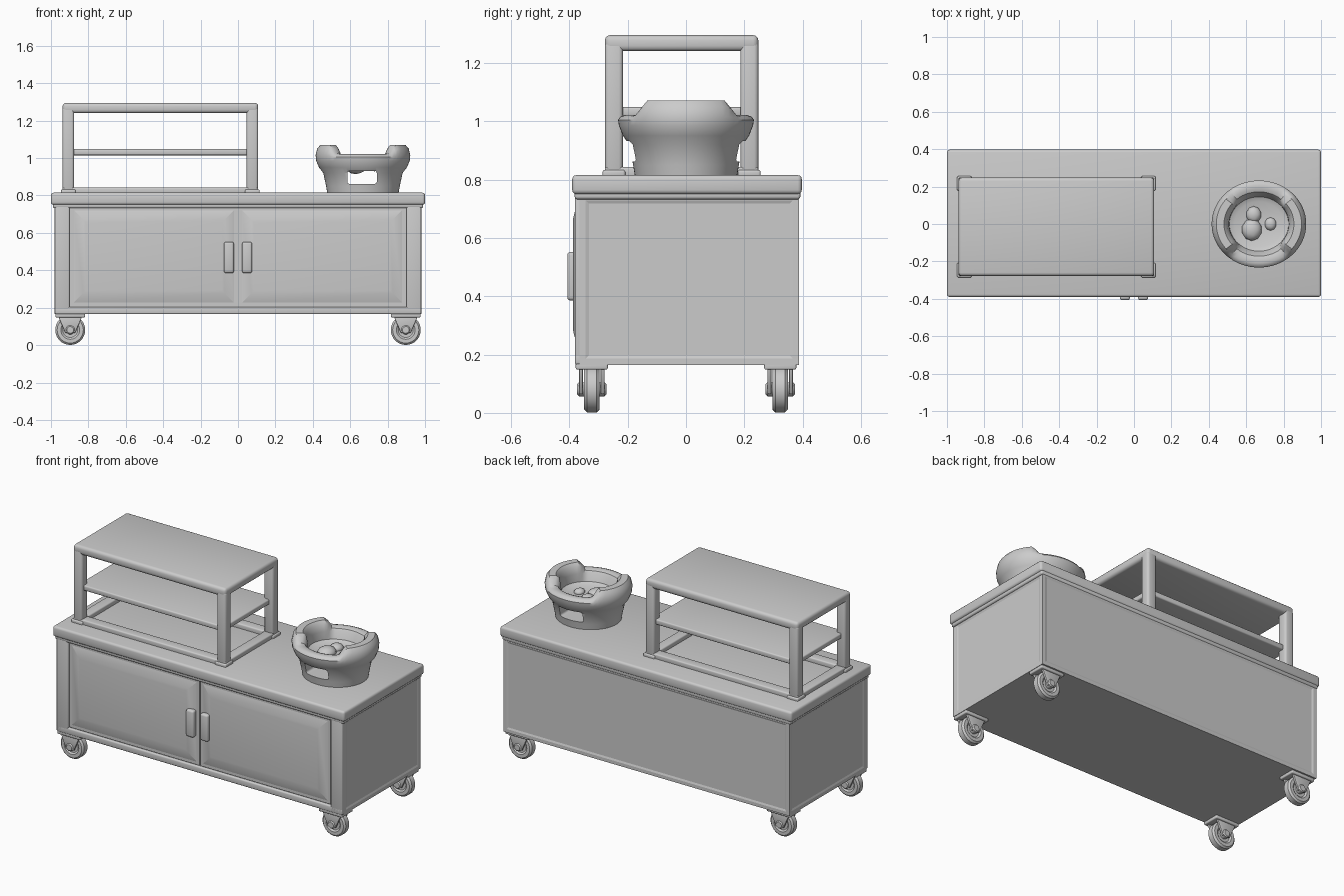
import bpy, bmesh, math
from mathutils import Matrix, Vector

cube = bpy.data.objects.get("Cube")
if cube:
    bpy.data.objects.remove(cube, do_unlink=True)

GREY = (0.6, 0.6, 0.6, 1)
mat = bpy.data.materials.new("light grey")
mat.use_nodes = True
mat.diffuse_color = GREY
mat.node_tree.nodes["Principled BSDF"].inputs["Base Color"].default_value = GREY


def finish(bm, name, angle=35):
    bmesh.ops.recalc_face_normals(bm, faces=bm.faces)
    me = bpy.data.meshes.new(name)
    bm.to_mesh(me)
    bm.free()
    me.materials.append(mat)
    ob = bpy.data.objects.new(name, me)
    bpy.context.collection.objects.link(ob)
    bpy.ops.object.select_all(action='DESELECT')
    ob.select_set(True)
    bpy.context.view_layer.objects.active = ob
    bpy.ops.object.shade_smooth_by_angle(angle=math.radians(angle))
    return ob


def box_bm(x, y, z):
    bm = bmesh.new()
    bmesh.ops.create_cube(bm, size=1)
    lo, hi = Vector((x[0], y[0], z[0])), Vector((x[1], y[1], z[1]))
    for v in bm.verts:
        v.co = (lo + hi) / 2 + v.co * (hi - lo)
    return bm


def box(name, x, y, z, bevel=0.008):
    bm = box_bm(x, y, z)
    if bevel:
        bmesh.ops.bevel(bm, geom=bm.edges[:], offset=bevel, segments=3,
                        profile=0.5, affect='EDGES')
    return finish(bm, name)


def raise_panel(bm, face, width, height):
    """Inset a face and push its centre along its normal."""
    n = face.normal.copy()
    bmesh.ops.inset_region(bm, faces=[face], thickness=width, depth=0)
    for v in face.verts:
        v.co += n * height


def lathe(name, profile, segs, place, shape=None):
    """Spin (radius, height) points about z; shape may adjust each point."""
    bm = bmesh.new()
    rings = []
    for i in range(segs):
        a = 2 * math.pi * i / segs
        ring = []
        for k, (r, z) in enumerate(profile):
            if shape:
                r, z = shape(k, a, r, z)
            ring.append(bm.verts.new((r * math.cos(a), r * math.sin(a), z)))
        rings.append(ring)
    for i in range(segs):
        a, b = rings[i], rings[(i + 1) % segs]
        for k in range(len(profile) - 1):
            bm.faces.new((a[k], b[k], b[k + 1], a[k + 1]))
    bmesh.ops.remove_doubles(bm, verts=bm.verts, dist=1e-5)
    bmesh.ops.dissolve_degenerate(bm, edges=bm.edges, dist=1e-5)
    bmesh.ops.transform(bm, matrix=place, verts=bm.verts)
    return finish(bm, name)


# Cabinet body with shallow panels on the sides and back
bm = box_bm((-0.98, 0.98), (-0.365, 0.388), (0.165, 0.75))
bm.normal_update()
for f in [f for f in bm.faces if abs(f.normal.x) > 0.9 or f.normal.y > 0.9]:
    raise_panel(bm, f, 0.03, 0)
    raise_panel(bm, f, 0.015, -0.004)
finish(bm, "cabinet_body", 5)

# Counter top
box("counter_lip", (-0.99, 0.99), (-0.382, 0.392), (0.732, 0.765), 0.01)
box("counter_top", (-1, 1), (-0.39, 0.397), (0.75, 0.815), 0.014)

# Front frame, doors and handles
box("front_bottom_rail", (-0.98, 0.98), (-0.381, -0.35), (0.165, 0.205))
for side, s in (("left", 1), ("right", -1)):
    def span(a, b):
        return tuple(sorted((s * a, s * b)))
    box(side + "_front_stile", span(0.9, 0.98), (-0.381, -0.35), (0.165, 0.75))
    bm = box_bm(span(0.004, 0.895), (-0.373, -0.35), (0.21, 0.738))
    bm.normal_update()
    front = min(bm.faces, key=lambda f: f.normal.y)
    raise_panel(bm, front, 0.025, 0)
    raise_panel(bm, front, 0.07, 0.013)
    raise_panel(bm, front, 0.02, 0.002)
    finish(bm, side + "_door", 12)
    box(side + "_door_handle", span(0.022, 0.076), (-0.407, -0.37),
        (0.385, 0.552), 0.012)

# Display rack
X0, X1, Y0, Y1 = -0.938, 0.108, -0.278, 0.248
W = 0.062
box("rack_roof", (X0, X1), (Y0, Y1), (1.24, 1.295), 0.018)
box("rack_shelf", (X0 + 0.025, X1 - 0.025), (Y0 + 0.02, Y1 - 0.02), (1.015, 1.048))
for px, xs in (("right", (X0, X0 + W)), ("left", (X1 - W, X1))):
    box(px + "_rack_base_rail", xs, (Y0, Y1), (0.805, 0.843))
    for py, ys in (("front", (Y0, Y0 + W)), ("back", (Y1 - W, Y1))):
        box(f"{py}_{px}_rack_post", xs, ys, (0.81, 1.27), 0.014)
        box(f"{py}_{px}_rack_foot", (xs[0] - 0.008, xs[1] + 0.008),
            (ys[0] - 0.008, ys[1] + 0.008), (0.805, 0.833))
for py, ys in (("front", (Y0, Y0 + W)), ("back", (Y1 - W, Y1))):
    box(py + "_rack_base_rail", (X0, X1), ys, (0.805, 0.843))

# Charcoal stove: a thick bowl whose rim rises at both sides
bowl = [(0, 0.81), (0.19, 0.81), (0.197, 0.85), (0.212, 0.92), (0.235, 0.95),
        (0.25, 0.985), (0.253, 1.015), (0.245, 1.05), (0.228, 1.07),
        (0.205, 1.07), (0.187, 1.05), (0.178, 1.01), (0.158, 0.96),
        (0.13, 0.947), (0, 0.947)]


def rim(k, a, r, z):
    lobe = min(1, max(0, (abs(math.cos(a)) - 0.62) / 0.14))
    if z > 1.0:
        z = 1.0 + (z - 1.0) * (0.3 + 0.7 * lobe)
    if k > 8:
        r -= 0.018 * lobe if z > 1.0 else 0
    return r, z


place = Matrix.Translation((0.668, 0, 0)) @ Matrix.Diagonal((1, 0.92, 1, 1))
stove = lathe("stove_bowl", bowl, 64, place, rim)

# Air opening running through the stove
cutter = box("stove_opening_cutter", (0.585, 0.742), (-0.4, 0.4), (0.862, 0.932), 0.012)
cutter.hide_render = True
mod = stove.modifiers.new("opening", 'BOOLEAN')
mod.operation, mod.object, mod.solver = 'DIFFERENCE', cutter, 'EXACT'
bpy.ops.object.select_all(action='DESELECT')
bpy.context.view_layer.objects.active = stove
stove.select_set(True)
bpy.ops.object.modifier_apply(modifier=mod.name)
bpy.data.objects.remove(cutter, do_unlink=True)
bpy.ops.object.shade_smooth_by_angle(angle=math.radians(35))

# Coals in the bowl
for i, (x, y, r) in enumerate([(0.63, -0.03, 0.06), (0.64, 0.05, 0.045), (0.73, 0, 0.035)]):
    bm = bmesh.new()
    bmesh.ops.create_icosphere(bm, subdivisions=2, radius=r)
    bmesh.ops.transform(bm, verts=bm.verts, matrix=Matrix.Translation((x, y, 0.95))
                        @ Matrix.Diagonal((0.9, 1, 0.6, 1)))
    finish(bm, f"coal_{i + 1}", 60)

# Casters
tyre = [(0, -0.018), (0.04, -0.018), (0.05, -0.026), (0.07, -0.026), (0.08, -0.016),
        (0.08, 0.016), (0.07, 0.026), (0.05, 0.026), (0.04, 0.018), (0, 0.018)]
hub = [(0, -0.05), (0.018, -0.05), (0.024, -0.044), (0.024, 0.044), (0.018, 0.05), (0, 0.05)]
for sx, side in ((1, "left"), (-1, "right")):
    for y, end in ((-0.323, "front"), (0.323, "back")):
        name, cx = f"{end}_{side}_caster", sx * 0.897
        axle = Matrix.Translation((cx, y, 0.081)) @ Matrix.Rotation(math.pi / 2, 4, 'X')
        lathe(name + "_wheel", tyre, 32, axle)
        lathe(name + "_hub", hub, 20, axle)
        box(name + "_plate", (cx - 0.08, cx + 0.08), (y - 0.055, y + 0.055),
            (0.148, 0.175), 0.006)
        # Tapered fork cheeks on both sides of the wheel
        for d in (-1, 1):
            yy = y + d * 0.037
            bm = box_bm((cx - 0.065, cx + 0.065), (yy - 0.007, yy + 0.007), (0.065, 0.155))
            for v in bm.verts:
                if v.co.z < 0.1:
                    v.co.x = cx + (v.co.x - cx) * 0.4
            bmesh.ops.bevel(bm, geom=bm.edges[:], offset=0.004, segments=2,
                            profile=0.5, affect='EDGES')
            finish(bm, f"{name}_{'inner' if d * y < 0 else 'outer'}_fork")
